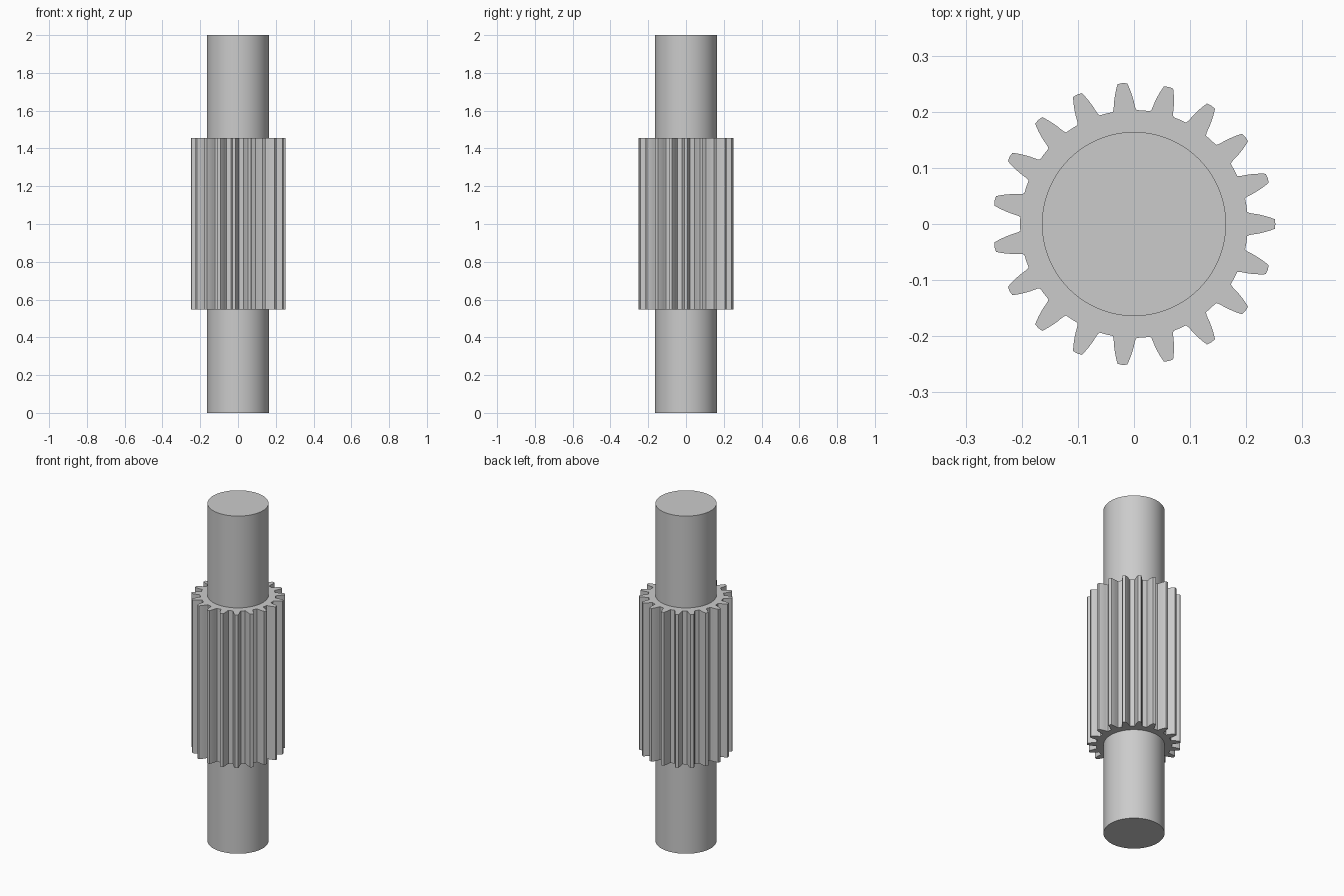
import bpy
import bmesh
from math import cos, sin, pi, radians, asin

TEETH = 19
PITCH = 2 * pi / TEETH
SHAFT_RADIUS = 0.164
GEAR_BOTTOM, GEAR_TOP = 0.548, 1.456

# Half tooth outline, root to tip: (radius, half width)
FLANK = [(0.203, 0.0215), (0.207, 0.0195), (0.213, 0.0185), (0.220, 0.0175),
         (0.228, 0.0158), (0.236, 0.0137), (0.244, 0.0112), (0.251, 0.0085)]

old = bpy.data.objects.get("Cube")
if old:
    bpy.data.objects.remove(old, do_unlink=True)

# Plain steel material
steel = bpy.data.materials.new("grey steel")
colour = (0.6, 0.6, 0.6, 1)
steel.diffuse_color = colour
steel.use_nodes = True
steel.node_tree.nodes["Principled BSDF"].inputs["Base Color"].default_value = colour


def polar(radius, angle):
    return radius * cos(angle), radius * sin(angle)


def prism(name, outline, bottom, top):
    """Extrude a closed outline upwards and cap both ends."""
    bm = bmesh.new()
    base = bm.faces.new([bm.verts.new((x, y, bottom)) for x, y in outline])
    result = bmesh.ops.extrude_face_region(bm, geom=[base], use_keep_orig=True)
    for v in result["geom"]:
        if isinstance(v, bmesh.types.BMVert):
            v.co.z = top
    bmesh.ops.recalc_face_normals(bm, faces=bm.faces)
    mesh = bpy.data.meshes.new(name)
    bm.to_mesh(mesh)
    bm.free()
    mesh.materials.append(steel)
    obj = bpy.data.objects.new(name, mesh)
    bpy.context.collection.objects.link(obj)
    bpy.ops.object.select_all(action="DESELECT")
    obj.select_set(True)
    bpy.context.view_layer.objects.active = obj
    bpy.ops.object.shade_smooth_by_angle(angle=radians(30))
    return obj


# Round shaft running the full height
prism("shaft", [polar(SHAFT_RADIUS, 2 * pi * i / 96) for i in range(96)], 0, 2)

# Toothed pinion around the middle of the shaft
gear_outline = []
for tooth in range(TEETH):
    centre = tooth * PITCH
    rising = [(r, centre - asin(w / r)) for r, w in FLANK]
    falling = [(r, centre + asin(w / r)) for r, w in reversed(FLANK)]
    tip = [(0.252, centre)]
    valley = [(0.203, centre + PITCH / 2)]
    gear_outline += [polar(r, a) for r, a in rising + tip + falling + valley]
prism("pinion_gear", gear_outline, GEAR_BOTTOM, GEAR_TOP)
